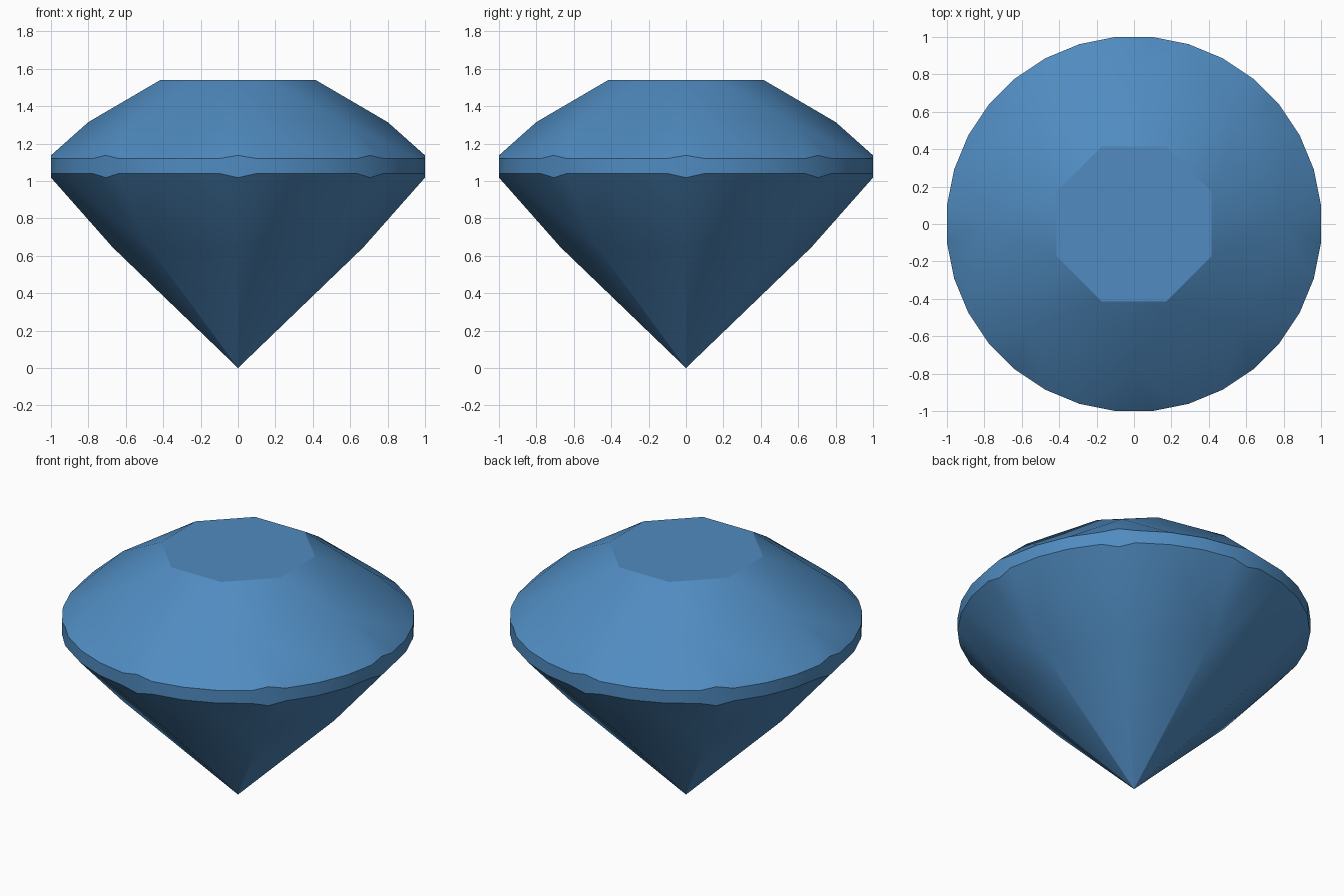
import bpy
import bmesh
from math import cos, sin, pi, radians

cube = bpy.data.objects.get("Cube")
if cube:
    bpy.data.objects.remove(cube, do_unlink=True)

SIDES = 8
SECTOR = 2 * pi / SIDES
STEP = SECTOR / 4                 # girdle has four chords per sector
RIM = 1 / cos(STEP / 2)           # corner radius of the girdle

blue = bpy.data.materials.new("gem_blue")
blue.use_nodes = True
colour = (0.08, 0.26, 0.53, 1)
blue.diffuse_color = colour
blue.node_tree.nodes["Principled BSDF"].inputs["Base Color"].default_value = colour

bm = bmesh.new()


def ring(radius, z, offset=0.0):
    """Eight points, one per sector, turned by offset."""
    points = []
    for i in range(SIDES):
        a = i * SECTOR + offset
        points.append(bm.verts.new((radius * cos(a), radius * sin(a), z)))
    return points


def girdle_rings(z_flat, z_bump):
    """Bump point on the axis chord, then the four chord corners."""
    corners = [ring(RIM, z_flat, STEP * (k + 0.5)) for k in range(4)]
    return [ring(1.0, z_bump)] + corners


table = ring(0.415 / cos(SECTOR / 2), 1.54, SECTOR / 2)
crown = ring(0.80, 1.315)
upper = girdle_rings(1.12, 1.137)
lower = girdle_rings(1.04, 1.018)
pavilion = ring(0.67, 0.645)
culet = bm.verts.new((0, 0, 0))

# Table
bm.faces.new(table)

for i in range(SIDES):
    n = (i + 1) % SIDES
    # Star facet and main crown facet
    bm.faces.new((table[i - 1], crown[i], table[i]))
    bm.faces.new((table[i], crown[i], upper[2][i], upper[3][i], crown[n]))
    # Main pavilion facet
    bm.faces.new((culet, pavilion[n], lower[3][i], lower[2][i], pavilion[i]))
    # Girdle band with its narrow half facets above and below
    top = [r[i] for r in upper] + [upper[0][n]]
    low = [r[i] for r in lower] + [lower[0][n]]
    for k in range(5):
        bm.faces.new((low[k], low[k + 1], top[k + 1], top[k]))
        if k != 2:
            j = i if k < 2 else n
            bm.faces.new((crown[j], top[k], top[k + 1]))
            bm.faces.new((pavilion[j], low[k + 1], low[k]))

bmesh.ops.recalc_face_normals(bm, faces=bm.faces)
mesh = bpy.data.meshes.new("cut_gem")
bm.to_mesh(mesh)
bm.free()
mesh.materials.append(blue)

gem = bpy.data.objects.new("cut_gem", mesh)
bpy.context.collection.objects.link(gem)
for other in bpy.context.selected_objects:
    other.select_set(False)
gem.select_set(True)
bpy.context.view_layer.objects.active = gem
bpy.ops.object.shade_smooth_by_angle(angle=radians(29))
